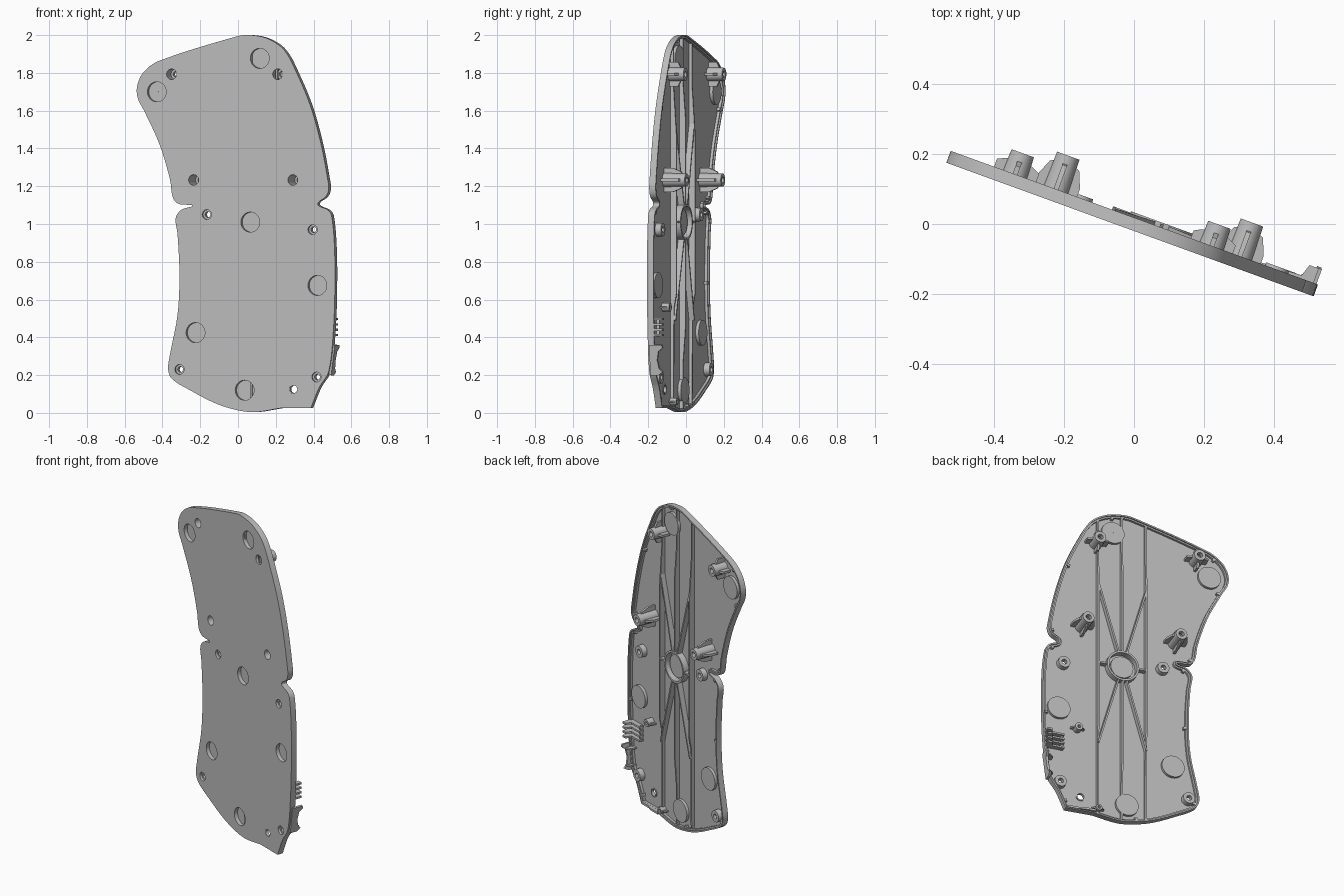
import bpy, bmesh, math
from mathutils import Vector, Matrix

old = bpy.data.objects.get("Cube")
if old:
    bpy.data.objects.remove(old)

grey = bpy.data.materials.new("plain grey")
grey.use_nodes = True
colour = (0.5, 0.5, 0.5, 1)
grey.diffuse_color = colour
grey.node_tree.nodes["Principled BSDF"].inputs["Base Color"].default_value = colour

# Local frame: x across the panel, y out of its back, z up; the panel is turned about z
TILT = math.radians(20)
PLACE = Matrix.Translation((0, -0.02, 0)) @ Matrix.Rotation(-TILT, 4, "Z")
FLOOR, RIM = 0.013, 0.036


def across(x):
    """Width along the panel for a width seen straight from the front."""
    return x / math.cos(TILT)


def finish(name, bm):
    bmesh.ops.recalc_face_normals(bm, faces=bm.faces)
    mesh = bpy.data.meshes.new(name)
    bm.to_mesh(mesh)
    bm.free()
    mesh.materials.append(grey)
    obj = bpy.data.objects.new(name, mesh)
    bpy.context.scene.collection.objects.link(obj)
    obj.matrix_world = PLACE
    return obj


def smooth_loop(points, steps=5):
    """Closed Hermite curve; a repeated point makes a corner."""
    pts = [Vector(p) for p in points]
    n, out = len(pts), []
    for i in range(n):
        p0, p1, p2, p3 = (pts[(i + k) % n] for k in (-1, 0, 1, 2))
        length = (p2 - p1).length
        if length < 1e-6:
            continue
        m1 = (p2 - p0).normalized() * length
        m2 = (p3 - p1).normalized() * length
        for s in range(steps):
            t = s / steps
            a, b = t * t * (3 - 2 * t), t * (1 - t)
            out.append(p1 * (1 - a) + p2 * a + m1 * b * (1 - t) - m2 * b * t)
    return out


def offset(loop, distance):
    """Move a clockwise loop inwards."""
    result = []
    for i, p in enumerate(loop):
        d = (loop[(i + 1) % len(loop)] - loop[i - 1]).normalized()
        result.append(p + Vector((d.y, -d.x)) * distance)
    return result


def lathe(bm, x, z, profile, sides=32):
    """Closed ring of (radius, height) points turned about the panel normal."""
    rings = []
    for k in range(sides):
        a = math.tau * k / sides
        rings.append([bm.verts.new((x + r * math.cos(a), h, z + r * math.sin(a))) for r, h in profile])
    for k in range(sides):
        p, q = rings[k], rings[(k + 1) % sides]
        for j in range(len(profile)):
            i = j - 1
            bm.faces.new((p[i], p[j], q[j], q[i]))


def fin(bm, a, b, tops, thick=0.01, base=0.01):
    """Upright wall from a to b; tops are (fraction along, height)."""
    a, b = Vector(a), Vector(b)
    d = (b - a).normalized()
    side = Vector((-d.y, d.x)) * thick / 2
    outline = [(0, base)] + tops + [(1, base)]
    caps = []
    for s in (-1, 1):
        pts = [(a.lerp(b, t) + side * s, h) for t, h in outline]
        caps.append([bm.verts.new((p.x, h, p.y)) for p, h in pts])
    bm.faces.new(caps[0])
    bm.faces.new(caps[1][::-1])
    for j in range(len(outline)):
        bm.faces.new((caps[0][j - 1], caps[0][j], caps[1][j], caps[1][j - 1]))


# Panel outline, clockwise from the top
outline = [
    (0, 1.995), (.07, 2), (.16, 1.98), (.245, 1.92), (.315, 1.79), (.385, 1.62),
    (.44, 1.42), (.475, 1.235), (.48, 1.185), (.465, 1.145), (.425, 1.115),
    (.425, 1.098), (.475, 1.075), (.495, 1.045), (.51, .89), (.513, .68),
    (.505, .44), (.48, .22), (.43, .135), (.385, .025), (.385, .025),
    (.225, .025), (.225, .025), (.085, .004), (-.02, .018), (-.125, .053),
    (-.245, .115), (-.35, .18), (-.37, .23), (-.36, .31), (-.32, .52),
    (-.31, .73), (-.32, .945), (-.33, 1.03), (-.3, 1.075), (-.245, 1.093),
    (-.245, 1.1), (-.315, 1.107), (-.345, 1.14), (-.36, 1.235), (-.415, 1.42),
    (-.495, 1.595), (-.532, 1.67), (-.532, 1.74), (-.495, 1.81), (-.415, 1.865),
]
loop = smooth_loop([(across(x), z) for x, z in outline])

# Tray: flat front, stepped rim, recessed back
bm = bmesh.new()
steps = [(0, 0), (0, RIM), (.009, RIM), (.009, .028), (.018, .028), (.018, FLOOR)]
rows = [[bm.verts.new((p.x, h, p.y)) for p in offset(loop, d)] for d, h in steps]
for low, high in zip(rows, rows[1:]):
    for i in range(len(loop)):
        bm.faces.new((low[i - 1], low[i], high[i], high[i - 1]))
bm.faces.new(rows[0])
bm.faces.new(rows[-1][::-1])
panel = finish("panel_tray", bm)

pockets = [(-.43, 1.7), (.115, 1.877), (.065, 1.01), (.42, .675), (-.225, .425), (.035, .12)]
tall_posts = [(-.352, 1.793, .1), (.21, 1.793, .1), (-.235, 1.233, .138), (.29, 1.233, .138)]
short_posts = [(-.165, 1.05), (.395, .97), (-.31, .23), (.415, .19)]
drain = (.295, .125)

# Openings through the tray floor
bm = bmesh.new()
cuts = [(x, z, .053) for x, z in pockets] + [(x, z, .028) for x, z, h in tall_posts]
cuts += [(x, z, .026) for x, z in short_posts] + [(*drain, .024)]
for x, z, r in cuts:
    spot = Matrix.Translation((across(x), 0, z)) @ Matrix.Rotation(math.pi / 2, 4, "X")
    bmesh.ops.create_cone(bm, cap_ends=True, segments=32, radius1=r, radius2=r, depth=0.1, matrix=spot)
cutter = finish("hole_cutter", bm)
cutter.hide_render = True
mod = panel.modifiers.new("holes", "BOOLEAN")
mod.operation, mod.solver, mod.object = "DIFFERENCE", "EXACT", cutter
bpy.context.view_layer.objects.active = panel
bpy.ops.object.modifier_apply(modifier=mod.name)
bpy.data.objects.remove(cutter)

# Round pockets open to the front, seen as raised discs on the back
bm = bmesh.new()
for x, z in pockets:
    lathe(bm, across(x), z, [(.053, .002), (.068, .002), (.068, .03), (.0005, .03), (.0005, .022), (.053, .022)])
finish("round_pockets", bm)

# Tall screw posts with tapered cross fins
bm = bmesh.new()
for x, z, h in tall_posts:
    u = across(x)
    lathe(bm, u, z, [(.028, .002), (.038, .002), (.034, h), (.016, h), (.016, h - .03), (.028, h - .03)])
    for k in range(4):
        d = Vector((math.cos(k * math.pi / 2), math.sin(k * math.pi / 2)))
        p = Vector((u, z))
        fin(bm, p + d * .031, p + d * .064, [(0, h - .025), (.4, h - .03), (1, .06)], .014)
finish("tall_screw_posts", bm)

# Short countersunk posts and the plain hole
bm = bmesh.new()
for x, z in short_posts:
    lathe(bm, across(x), z, [(.026, .002), (.037, .002), (.035, .045), (.015, .045), (.015, .014), (.026, .014)])
lathe(bm, across(drain[0]), drain[1], [(.02, 0), (.027, .002), (.027, .018), (.02, .018)])
finish("short_screw_posts", bm)

# Small studs with side fins
bm = bmesh.new()
for x, z, r, h in [(.315, .56, .023, .055), (.2, .06, .019, .05)]:
    u = across(x)
    lathe(bm, u, z, [(.009, .01), (r, .01), (r, h), (.009, h)])
    fin(bm, (u + r, z), (u + r + .018, z), [(0, h - .01), (1, .025)], .008)
    fin(bm, (u - r, z), (u - r - .018, z), [(0, h - .01), (1, .025)], .008)
finish("small_studs", bm)

# Centre ring and the stiffening ribs radiating from it
centre = Vector((across(.065), 1.01))
ring, spread = .09, .144
bm = bmesh.new()
lathe(bm, *centre, [(.084, .01), (.096, .01), (.096, .05), (.084, .05)], 48)
finish("centre_ring", bm)

bm = bmesh.new()
side_tops = [(0, .03), (.27, .032), (.31, .046), (.75, .046), (.88, .03), (1, .03)]
for s in (-1, 1):
    u = centre.x + s * spread
    fin(bm, (u, .035), (u, 1.955), side_tops)
    fin(bm, centre + Vector((s * ring, 0)), (u, centre.y), [(0, .046), (1, .046)])
    end = 1.985 if s > 0 else .02
    fin(bm, centre + Vector((0, s * ring)), (centre.x, end), [(0, .046), (.5, .046), (.75, .03), (1, .03)])
    for v in (-1, 1):
        reach = Vector((s * spread, v * .52))
        fin(bm, centre + reach.normalized() * ring, centre + reach, [(0, .046), (1, .042)])
finish("stiffening_ribs", bm)

# Comb, notched clip and bottom plate at the lower left edge
bm = bmesh.new()
for k in range(4):
    z = .412 + k * .028
    fin(bm, (.42, z), (.533, z), [(0, .042), (.65, .045), (.75, .08), (1, .08)], .011)
fin(bm, (.43, .405), (.43, .503), [(0, .03), (1, .03)])
finish("edge_comb", bm)

bm = bmesh.new()
fin(bm, (.514, .2), (.535, .36), [(0, .055), (.1, .08), (.22, .06), (.5, .052), (.78, .06), (.9, .085), (1, .08)], .014)
for z in (.23, .335):
    fin(bm, (.49, z), (.52, z), [(0, .045), (1, .07)])
finish("edge_clip", bm)

bm = bmesh.new()
fin(bm, (.23, .036), (.405, .036), [(0, .05), (.4, .05), (.6, .04), (1, .04)], .012)
finish("bottom_plate", bm)

# Little catches spaced along the inside of the rim
bm = bmesh.new()
inner, deep = offset(loop, .012), offset(loop, .03)
for i in range(8, len(loop), 17):
    fin(bm, inner[i], deep[i], [(0, .034), (1, .03)], .016)
finish("rim_catches", bm)

bpy.context.view_layer.update()
for obj in bpy.context.scene.objects:
    obj.select_set(obj.type == "MESH")
bpy.ops.object.shade_smooth_by_angle(angle=math.radians(30))
